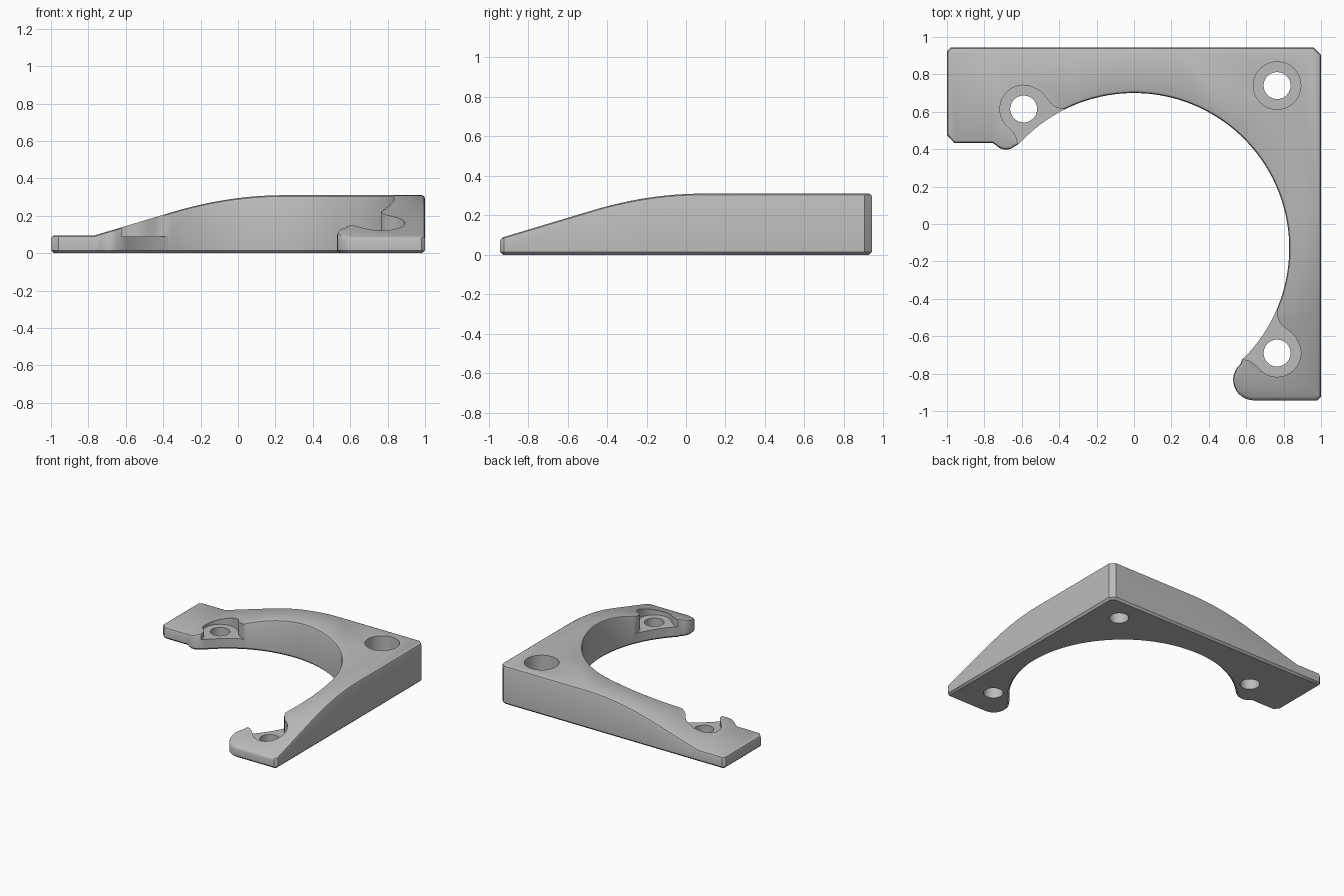
import bpy, bmesh, math
from mathutils import Vector

if "Cube" in bpy.data.objects:
    bpy.data.objects.remove(bpy.data.objects["Cube"])

TOP = 0.31      # full height
FLOOR = 0.088   # screw seat height
HOLES = {"corner": (0.765, 0.74), "left": (-0.59, 0.615), "front": (0.765, -0.69)}

grey = bpy.data.materials.new("plain grey")
grey.use_nodes = True
grey.diffuse_color = (0.5, 0.5, 0.5, 1)
grey.node_tree.nodes["Principled BSDF"].inputs["Base Color"].default_value = (0.5, 0.5, 0.5, 1)


def arc(cx, cy, r, a0, a1, n):
    angles = [math.radians(a0 + (a1 - a0) * i / n) for i in range(n + 1)]
    return [(cx + r * math.cos(a), cy + r * math.sin(a)) for a in angles]


def inset(pts, d):
    """Mitred inward offset of a counter-clockwise outline."""
    out = []
    for i, p in enumerate(pts):
        a, b, c = Vector(pts[i - 1]), Vector(p), Vector(pts[(i + 1) % len(pts)])
        u, v = (b - a).normalized(), (c - b).normalized()
        n1, n2 = Vector((-u.y, u.x)), Vector((-v.y, v.x))
        out.append(b + (n1 + n2) * d / max(1 + n1.dot(n2), 0.3))
    return out


def loft(bm, pts, rings):
    """Stack the outline at each (inset, height) and cap both ends."""
    loops = [[bm.verts.new((p[0], p[1], z)) for p in (inset(pts, d) if d else pts)]
             for d, z in rings]
    for lo, hi in zip(loops, loops[1:]):
        for i in range(len(pts)):
            j = (i + 1) % len(pts)
            bm.faces.new((lo[i], lo[j], hi[j], hi[i]))
    bm.faces.new(loops[0][::-1])
    bm.faces.new(loops[-1])
    bmesh.ops.recalc_face_normals(bm, faces=bm.faces)


def finish(name, bm):
    mesh = bpy.data.meshes.new(name)
    bm.to_mesh(mesh)
    bm.free()
    mesh.materials.append(grey)
    obj = bpy.data.objects.new(name, mesh)
    bpy.context.collection.objects.link(obj)
    return obj


def slope(s, blend):
    """Height at distance s down a ramp that eases in over the blend length."""
    if s <= 0:
        return TOP
    if s < blend:
        return TOP - 0.15 * s * s / blend
    return TOP - 0.15 * blend - 0.3 * (s - blend)


def height(x, y):
    return min(max(slope(0.25 - x, 0.6), 0.095), slope(0.09 - y, 0.56))


# Bracket outline: square corner with two arms around a round opening
outline = [(0.98, -0.943), (1, -0.923), (1, 0.905), (0.962, 0.943),
           (-0.98, 0.943), (-1, 0.923), (-1, 0.475), (-0.96, 0.433), (-0.755, 0.433)]
outline += arc(-0.685, 0.47, 0.072, 240, 310, 6)
outline += arc(0, -0.13, 0.83, 137.5, -46, 90)
outline += arc(0.64, -0.833, 0.11, 130, 270, 12)

bm = bmesh.new()
loft(bm, outline, [(0.015, 0), (0, 0.015), (0, TOP - 0.018), (0.005, TOP - 0.006), (0.018, TOP)])

# Slice across the arms, then lower the upper part to follow the ramps
cuts = [((-0.767, 0, 0), (1, 0, 0))]
for i in range(11):
    cuts.append(((0.25 - 0.06 * i, 0, 0), (1, 0, 0)))
    cuts.append(((0, 0.09 - 0.056 * i, 0), (0, 1, 0)))
for point, normal in cuts:
    bmesh.ops.bisect_plane(bm, geom=bm.verts[:] + bm.edges[:] + bm.faces[:],
                           dist=0.0001, plane_co=point, plane_no=normal)
for v in bm.verts:
    if v.co.z > 0.2:
        v.co.z += height(v.co.x, v.co.y) - TOP
bracket = finish("corner_bracket", bm)

# Open screw pocket, drawn around the left hole; the front one swaps x and y
pocket = arc(0, 0, 0.127, 60, 215, 24)
pocket += [(-0.055, -0.125), (-0.04, -0.15), (-0.034, -0.175), (-0.034, -0.3), (0.3, -0.3),
           (0.3, 0), (0.2, 0), (0.17, 0.01), (0.145, 0.03), (0.11, 0.075), (0.09, 0.096)]


def cutter(name, pts, z0, z1):
    bm = bmesh.new()
    loft(bm, pts, [(0, z0), (0, z1)])
    obj = finish(name, bm)
    obj.hide_render = True
    return obj


cutters = []
for name, (hx, hy) in HOLES.items():
    if name == "corner":
        seat = arc(hx, hy, 0.127, 0, 352.5, 47)
    elif name == "left":
        seat = [(hx + x, hy + y) for x, y in pocket]
    else:
        seat = [(hx + y, hy + x) for x, y in pocket]
    cutters.append(cutter(name + "_seat_cutter", seat, FLOOR, 0.6))
    cutters.append(cutter(name + "_hole_cutter", arc(hx, hy, 0.072, 0, 350, 35), -0.1, 0.2))

# Cut the seats and holes
bpy.context.view_layer.objects.active = bracket
for c in cutters:
    mod = bracket.modifiers.new(c.name, "BOOLEAN")
    mod.operation = "DIFFERENCE"
    mod.solver = "EXACT"
    mod.object = c
    bpy.ops.object.modifier_apply(modifier=mod.name)
    bpy.data.objects.remove(c)

for o in bpy.context.selected_objects:
    o.select_set(False)
bracket.select_set(True)
bpy.ops.object.shade_smooth_by_angle(angle=math.radians(35))
